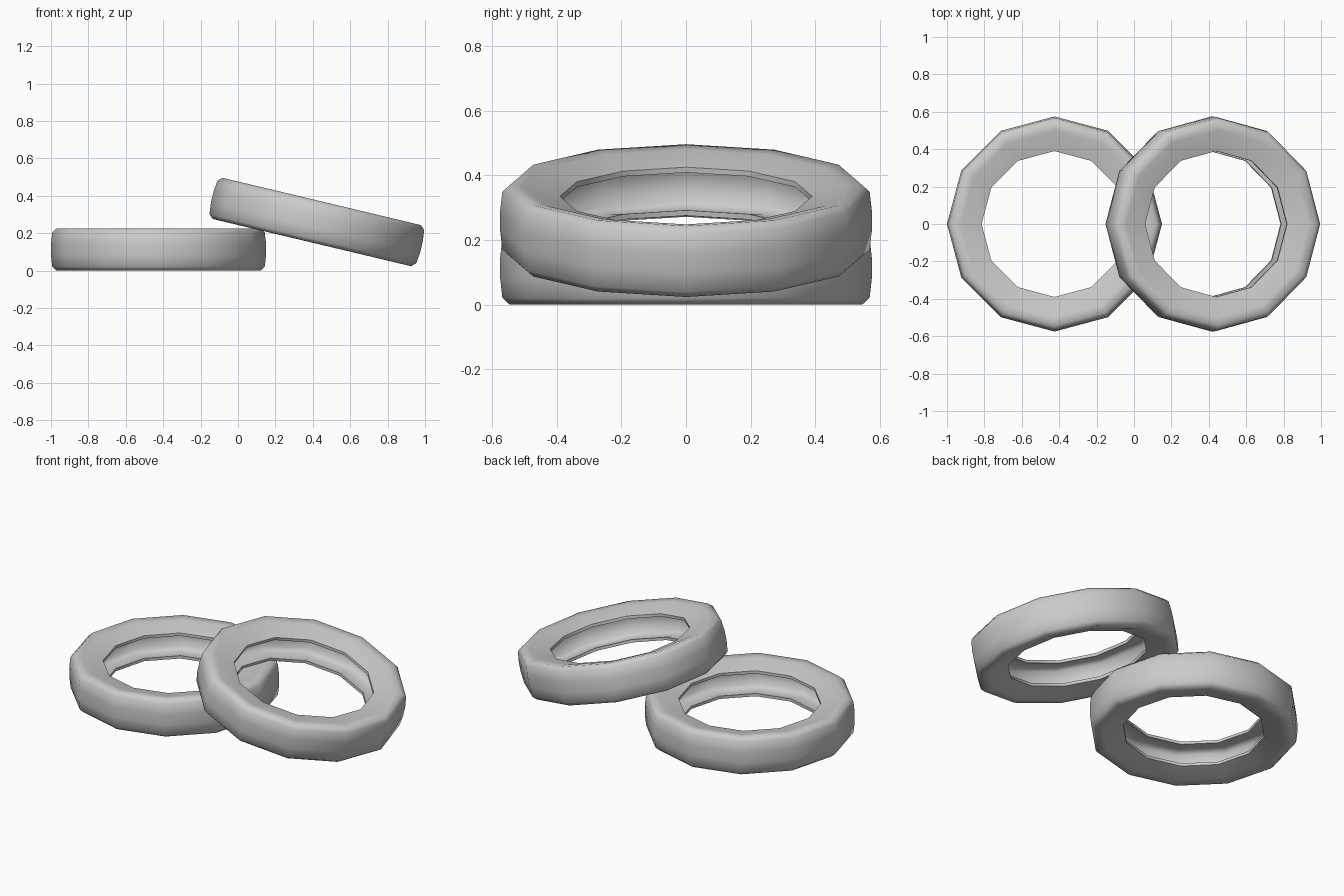
import bpy, bmesh, math

if "Cube" in bpy.data.objects:
    bpy.data.objects.remove(bpy.data.objects["Cube"])

SIDES = 12

# Upper half of the closed tyre section (radius, height): tread, shoulder, sidewall, bead, hollow inside
HALF = [(0.575, 0.03), (0.568, 0.092), (0.545, 0.113), (0.50, 0.107), (0.39, 0.077),
        (0.39, 0.060), (0.48, 0.078), (0.515, 0.060)]
PROFILE = HALF + [(r, -z) for r, z in reversed(HALF)]


def tyre(name, location, tilt):
    bm = bmesh.new()
    rings = []
    for i in range(SIDES):
        a = 2 * math.pi * i / SIDES
        rings.append([bm.verts.new((r * math.cos(a), r * math.sin(a), z)) for r, z in PROFILE])
    n = len(PROFILE)
    for i in range(SIDES):
        a, b = rings[i], rings[(i + 1) % SIDES]
        for j in range(n):
            k = (j + 1) % n
            bm.faces.new((a[j], b[j], b[k], a[k]))
    bmesh.ops.recalc_face_normals(bm, faces=bm.faces)
    mesh = bpy.data.meshes.new(name)
    bm.to_mesh(mesh)
    bm.free()
    obj = bpy.data.objects.new(name, mesh)
    bpy.context.collection.objects.link(obj)
    obj.location = location
    obj.rotation_euler = (0, tilt, 0)
    bpy.ops.object.select_all(action='DESELECT')
    obj.select_set(True)
    bpy.context.view_layer.objects.active = obj
    bpy.ops.object.shade_smooth_by_angle(angle=math.radians(62))
    return obj


# One tyre flat on the ground, one leaning on it
tyre("flat_tyre", (-0.425, 0, 0.113), 0)
tyre("leaning_tyre", (0.4215, 0, 0.26), math.radians(13.4))
